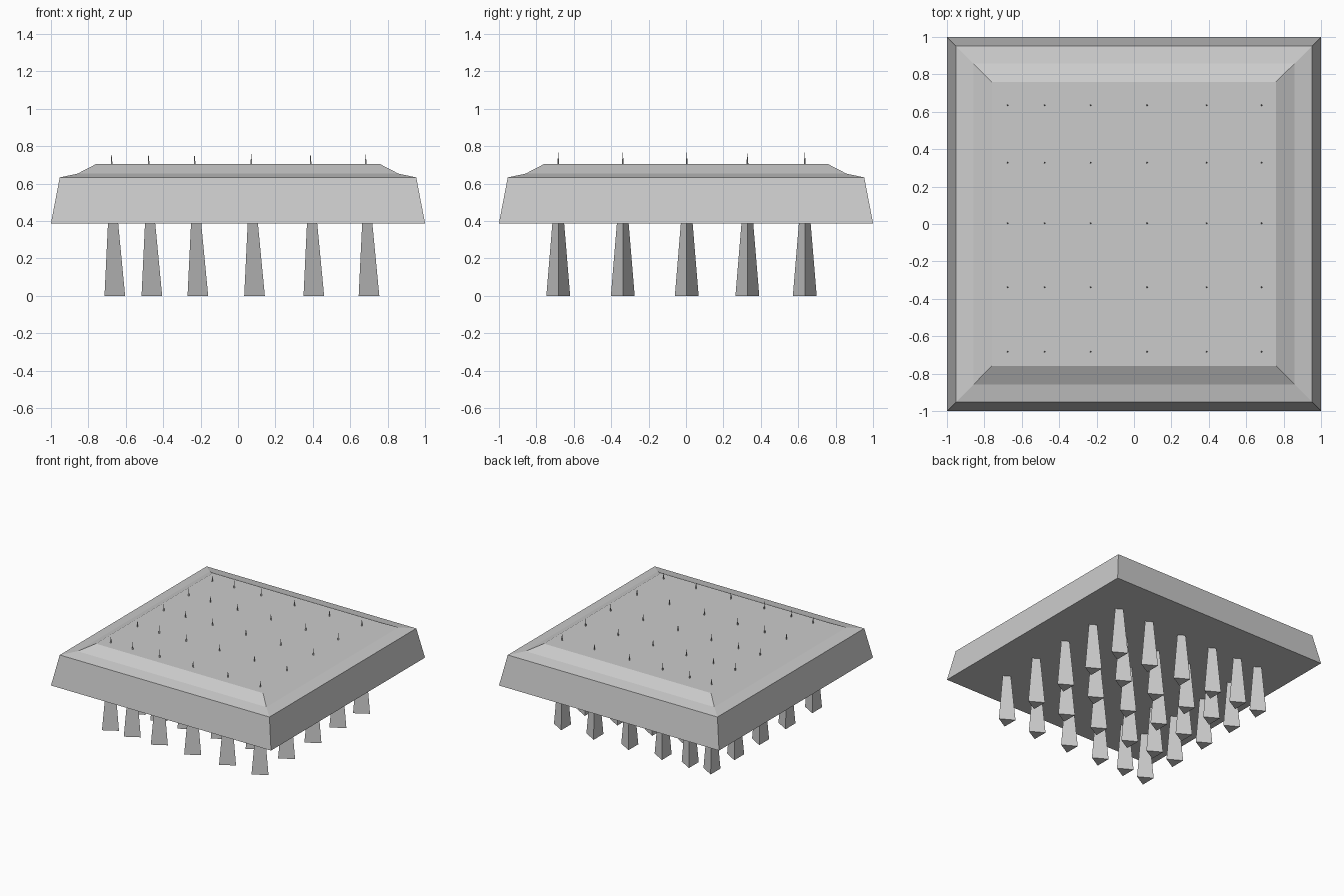
import bpy, bmesh, math

if "Cube" in bpy.data.objects:
    bpy.data.objects.remove(bpy.data.objects["Cube"])

XS = [-0.677, -0.479, -0.233, 0.07, 0.387, 0.682]
YS = [-0.683, -0.338, 0.004, 0.328, 0.635]
SPIKE_R, SPIKE_H = 0.0735, 0.767


def make_object(name, bm):
    bmesh.ops.recalc_face_normals(bm, faces=bm.faces)
    mesh = bpy.data.meshes.new(name)
    bm.to_mesh(mesh)
    bm.free()
    obj = bpy.data.objects.new(name, mesh)
    bpy.context.collection.objects.link(obj)
    return obj


# Slab: square rings (half width, height) with sloping sides and a raised top
profile = [(1.0, 0.388), (0.953, 0.633), (0.858, 0.653), (0.76, 0.704)]
bm = bmesh.new()
rings = [[bm.verts.new((sx * h, sy * h, z))
          for sx, sy in ((-1, -1), (1, -1), (1, 1), (-1, 1))]
         for h, z in profile]
for lower, upper in zip(rings, rings[1:]):
    for i in range(4):
        j = (i + 1) % 4
        bm.faces.new((lower[i], lower[j], upper[j], upper[i]))
bm.faces.new(rings[0][::-1])
bm.faces.new(rings[-1])
make_object("slab", bm)

# Spikes: three-sided pyramids passing through the slab, one corner facing +x
bm = bmesh.new()
base = [bm.verts.new((SPIKE_R * math.cos(a), SPIKE_R * math.sin(a), 0))
        for a in (0, math.tau / 3, 2 * math.tau / 3)]
tip = bm.verts.new((0, 0, SPIKE_H))
bm.faces.new(base[::-1])
for i in range(3):
    bm.faces.new((base[i], base[(i + 1) % 3], tip))
first = make_object("spike", bm)

# Grid of spikes sharing one mesh
for n, (x, y) in enumerate((x, y) for y in YS for x in XS):
    spike = first if n == 0 else first.copy()
    if n:
        bpy.context.collection.objects.link(spike)
    spike.location = (x, y, 0)
